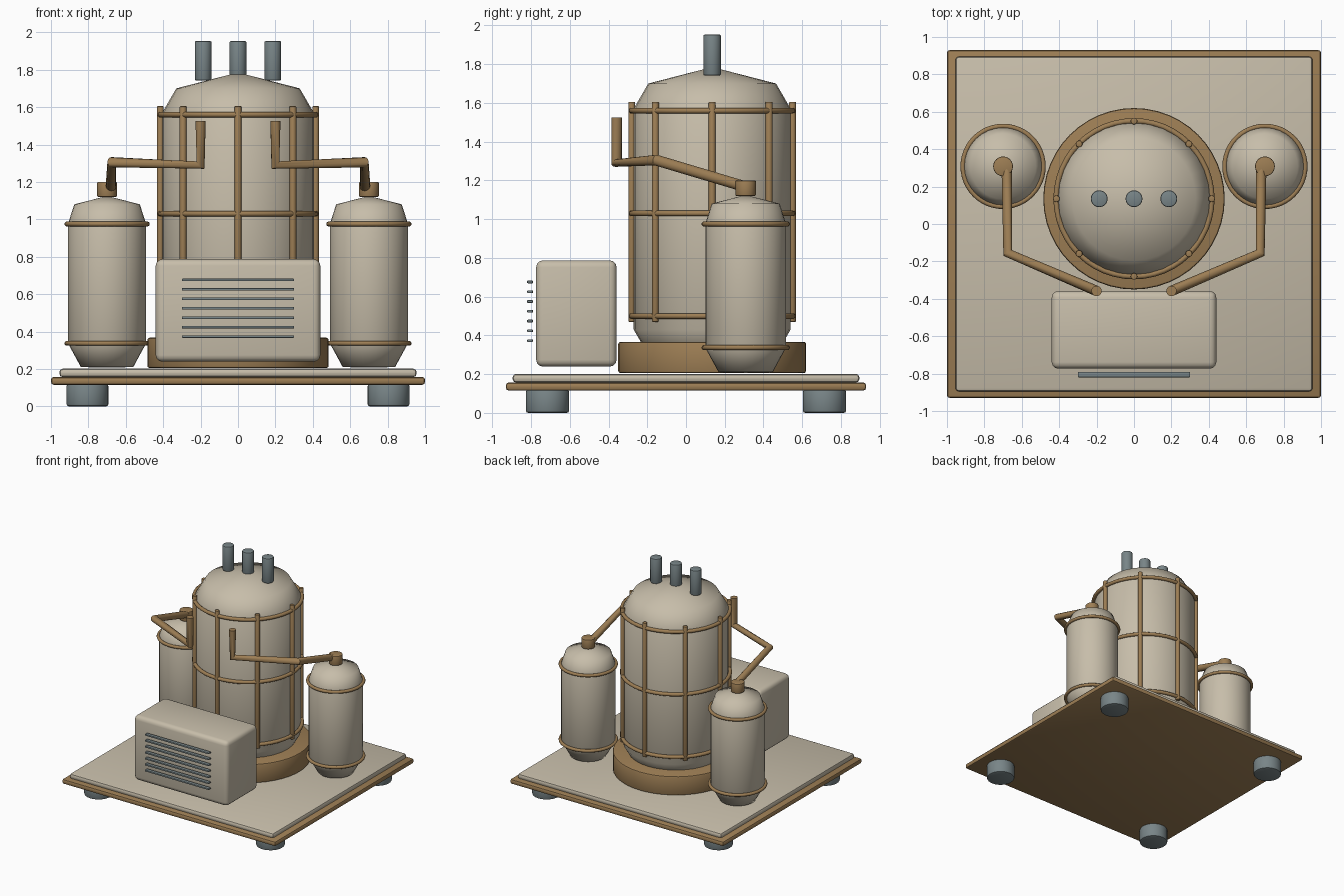
import bpy, bmesh
from math import cos, sin, pi, radians

cube = bpy.data.objects.get("Cube")
if cube:
    bpy.data.objects.remove(cube, do_unlink=True)


def material(name, color):
    m = bpy.data.materials.new(name)
    m.use_nodes = True
    m.diffuse_color = (*color, 1)
    m.node_tree.nodes["Principled BSDF"].inputs["Base Color"].default_value = (*color, 1)
    return m


CREAM = material("cream enamel", (0.57, 0.51, 0.40))
BRONZE = material("bronze", (0.34, 0.21, 0.09))
STEEL = material("grey steel", (0.19, 0.235, 0.245))


def finish(obj, name, mat, bevel=0, segments=2, angle=40):
    """Name, colour, bevel and smooth an object."""
    obj.name = obj.data.name = name
    obj.data.materials.clear()
    obj.data.materials.append(mat)
    bpy.ops.object.select_all(action="DESELECT")
    obj.select_set(True)
    bpy.context.view_layer.objects.active = obj
    if bevel:
        mod = obj.modifiers.new("rounded edges", "BEVEL")
        mod.width, mod.segments = bevel, segments
        mod.limit_method = "ANGLE"
        bpy.ops.object.modifier_apply(modifier=mod.name)
    bpy.ops.object.shade_smooth_by_angle(angle=radians(angle))
    return obj


def box(name, mat, size, loc, bevel=0, segments=2):
    bpy.ops.mesh.primitive_cube_add(size=1, location=loc)
    obj = bpy.context.object
    obj.scale = size
    bpy.ops.object.transform_apply(location=False, rotation=False, scale=True)
    return finish(obj, name, mat, bevel, segments)


def cylinder(name, mat, radius, x, y, z0, z1, bevel=0, sides=32):
    bpy.ops.mesh.primitive_cylinder_add(vertices=sides, radius=radius, depth=z1 - z0,
                                        location=(x, y, (z0 + z1) / 2))
    return finish(bpy.context.object, name, mat, bevel)


def ring(name, mat, radius, tube, x, y, z):
    bpy.ops.mesh.primitive_torus_add(major_radius=radius, minor_radius=tube, major_segments=48,
                                     minor_segments=10, location=(x, y, z))
    return finish(bpy.context.object, name, mat)


def lathe(name, mat, profile, x, y, sides=32):
    """Spin a (radius, z) profile that starts and ends on the axis."""
    bm = bmesh.new()
    verts = [bm.verts.new((r, 0, z)) for r, z in profile]
    edges = [bm.edges.new(pair) for pair in zip(verts, verts[1:])]
    bmesh.ops.spin(bm, geom=verts + edges, cent=(0, 0, 0), axis=(0, 0, 1),
                   angle=2 * pi, steps=sides)
    bmesh.ops.remove_doubles(bm, verts=bm.verts, dist=0.0005)
    bmesh.ops.recalc_face_normals(bm, faces=bm.faces)
    mesh = bpy.data.meshes.new(name)
    bm.to_mesh(mesh)
    bm.free()
    obj = bpy.data.objects.new(name, mesh)
    bpy.context.collection.objects.link(obj)
    obj.location = (x, y, 0)
    return finish(obj, name, mat, angle=65)


def pipe(name, mat, points, radius):
    curve = bpy.data.curves.new(name, "CURVE")
    curve.dimensions = "3D"
    curve.bevel_depth, curve.bevel_resolution = radius, 4
    curve.use_fill_caps = True
    spline = curve.splines.new("POLY")
    spline.points.add(len(points) - 1)
    for p, co in zip(spline.points, points):
        p.co = (*co, 1)
    obj = bpy.data.objects.new(name, curve)
    bpy.context.collection.objects.link(obj)
    bpy.ops.object.select_all(action="DESELECT")
    obj.select_set(True)
    bpy.context.view_layer.objects.active = obj
    bpy.ops.object.convert(target="MESH")
    return finish(bpy.context.object, name, mat)


SIDES = (("left", 1), ("right", -1))

# Platform and feet
box("base_plate", BRONZE, (2, 1.86, 0.042), (0, 0, 0.136), 0.015)
box("deck", CREAM, (1.91, 1.79, 0.045), (0, 0, 0.179), 0.018)
for side, s in SIDES:
    for end, y in (("front", -0.715), ("back", 0.715)):
        cylinder(f"{end}_{side}_foot", STEEL, 0.112, s * 0.805, y, 0, 0.12, 0.012)

# Main tank on its plinth
CY = 0.135
cylinder("tank_plinth", BRONZE, 0.485, 0, CY, 0.205, 0.367, 0.012, 48)
lathe("main_tank", CREAM, [(0, 0.215), (0.33, 0.30), (0.405, 0.43), (0.405, 1.57),
                           (0.33, 1.70), (0, 1.785)], 0, CY)

# Cage of hoops and bars
for level, z in (("lower", 0.50), ("middle", 1.03), ("upper", 1.56)):
    ring(f"{level}_cage_hoop", BRONZE, 0.416, 0.015, 0, CY, z)
for i in range(8):
    a = i * pi / 4
    cylinder(f"cage_bar_{i + 1}", BRONZE, 0.018, 0.415 * cos(a), CY + 0.415 * sin(a),
             0.47, 1.605, 0.004, 16)

# Chimneys
for i in (-1, 0, 1):
    cylinder(f"chimney_{i + 2}", STEEL, 0.045, i * 0.186, CY, 1.742, 1.953, 0.007, 24)

# Side tanks with valves and bent pipes
for side, s in SIDES:
    x, y = s * 0.70, 0.308
    lathe(f"{side}_tank", CREAM, [(0, 0.207), (0.14, 0.21), (0.208, 0.335), (0.208, 0.98),
                                  (0.175, 1.08), (0, 1.125)], x, y)
    for level, z in (("lower", 0.337), ("upper", 0.975)):
        ring(f"{side}_tank_{level}_band", BRONZE, 0.215, 0.013, x, y, z)
    cylinder(f"{side}_valve", BRONZE, 0.053, x, y, 1.12, 1.20, 0.006, 24)
    pipe(f"{side}_pipe", BRONZE, [(s * 0.68, 0.29, 1.172), (s * 0.675, -0.155, 1.305),
                                  (s * 0.20, -0.358, 1.29), (s * 0.20, -0.358, 1.525)], 0.028)

# Control box with vent slats
box("control_box", CREAM, (0.88, 0.415, 0.548), (0, -0.566, 0.513), 0.035, 3)
for i in range(7):
    box(f"vent_slat_{i + 1}", STEEL, (0.6, 0.03, 0.014), (0, -0.805, 0.373 + i * 0.0505), 0.004)
